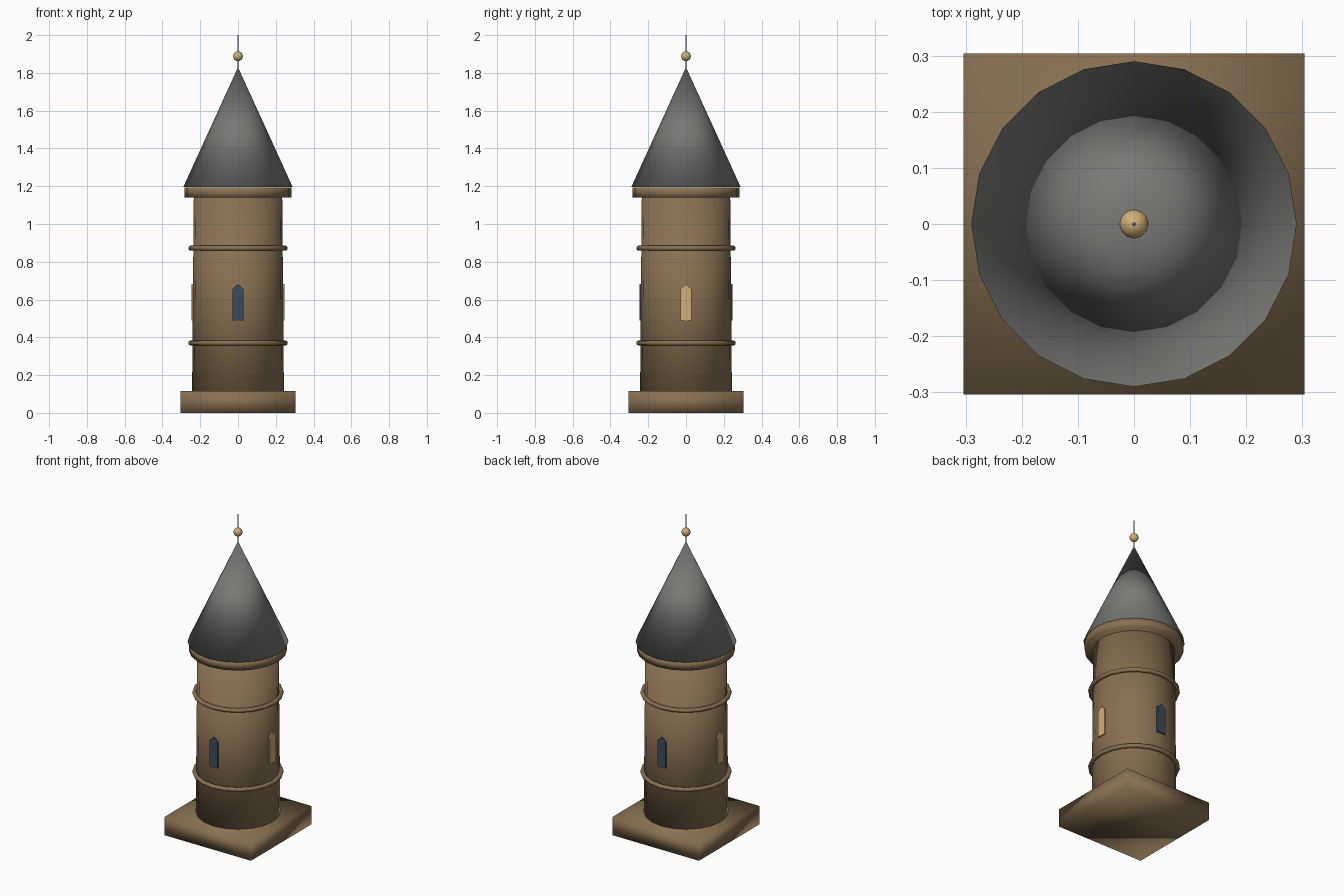
import bpy
import bmesh
from math import pi
from mathutils import Matrix

default = bpy.data.objects.get("Cube")
if default:
    bpy.data.objects.remove(default, do_unlink=True)

SIDES = 20


def material(name, r, g, b):
    mat = bpy.data.materials.new(name)
    mat.use_nodes = True
    mat.diffuse_color = (r, g, b, 1)
    mat.node_tree.nodes["Principled BSDF"].inputs["Base Color"].default_value = (r, g, b, 1)
    return mat


stone = material("brown_stone", 0.25, 0.165, 0.085)
slate = material("grey_slate", 0.19, 0.19, 0.18)
glass = material("dark_blue_glass", 0.045, 0.068, 0.105)
gold = material("pale_gold", 0.65, 0.43, 0.19)


def finish(bm, name, mat, smooth=True):
    bmesh.ops.recalc_face_normals(bm, faces=bm.faces)
    for face in bm.faces:
        face.smooth = smooth
    mesh = bpy.data.meshes.new(name)
    bm.to_mesh(mesh)
    bm.free()
    mesh.materials.append(mat)
    obj = bpy.data.objects.new(name, mesh)
    bpy.context.collection.objects.link(obj)
    return obj


def drum(name, bottom, top, r_bottom, r_top, mat, sides=SIDES):
    """Upright cylinder or cone with a vertex on the x axis."""
    bm = bmesh.new()
    place = Matrix.Translation((0, 0, (bottom + top) / 2))
    bmesh.ops.create_cone(bm, cap_ends=True, segments=sides, radius1=r_bottom,
                          radius2=r_top, depth=top - bottom, matrix=place)
    return finish(bm, name, mat)


def ring(name, z, radius, thickness):
    """Round moulding swept about the tower axis."""
    bm = bmesh.new()
    place = Matrix.Translation((radius, 0, z)) @ Matrix.Rotation(pi / 2, 4, "X")
    bmesh.ops.create_circle(bm, segments=8, radius=thickness, matrix=place)
    bmesh.ops.spin(bm, geom=bm.verts[:] + bm.edges[:], cent=(0, 0, 0), axis=(0, 0, 1),
                   angle=2 * pi, steps=SIDES, use_merge=True)
    return finish(bm, name, stone)


def window(name, turn, mat):
    """Thin plate with a pointed head, turned about the tower axis."""
    outline = [(-0.029, 0.49), (0.029, 0.49), (0.029, 0.655), (0, 0.682), (-0.029, 0.655)]
    bm = bmesh.new()
    pane = bm.faces.new([bm.verts.new((x, -0.237, z)) for x, z in outline])
    grown = bmesh.ops.extrude_face_region(bm, geom=[pane])["geom"]
    moved = [v for v in grown if isinstance(v, bmesh.types.BMVert)]
    bmesh.ops.translate(bm, vec=(0, -0.009, 0), verts=moved)
    bmesh.ops.rotate(bm, cent=(0, 0, 0), matrix=Matrix.Rotation(turn, 3, "Z"), verts=bm.verts)
    return finish(bm, name, mat, smooth=False)


# Square plinth
bm = bmesh.new()
bmesh.ops.create_cube(bm, size=1, matrix=Matrix.Translation((0, 0, 0.0575))
                      @ Matrix.Diagonal((0.608, 0.608, 0.115, 1)))
finish(bm, "plinth", stone)

# Tapered shaft, mouldings and cornice
drum("tower_shaft", 0.01, 1.16, 0.244, 0.234, stone)
ring("lower_ring", 0.37, 0.25, 0.0135)
ring("upper_ring", 0.872, 0.25, 0.0135)
drum("cornice", 1.14, 1.194, 0.283, 0.283, stone)

# Pointed roof
drum("roof", 1.195, 1.83, 0.29, 0.0, slate)

# Windows: dark front and back, pale on the two sides
for i, side in enumerate(("front", "left", "back", "right")):
    window(side + "_window", i * pi / 2, gold if i % 2 else glass)

# Finial
drum("finial_rod", 1.80, 2.0, 0.004, 0.003, slate, 8)
bm = bmesh.new()
bmesh.ops.create_uvsphere(bm, u_segments=12, v_segments=8, radius=0.026,
                          matrix=Matrix.Translation((0, 0, 1.888)))
finish(bm, "finial_ball", gold)
